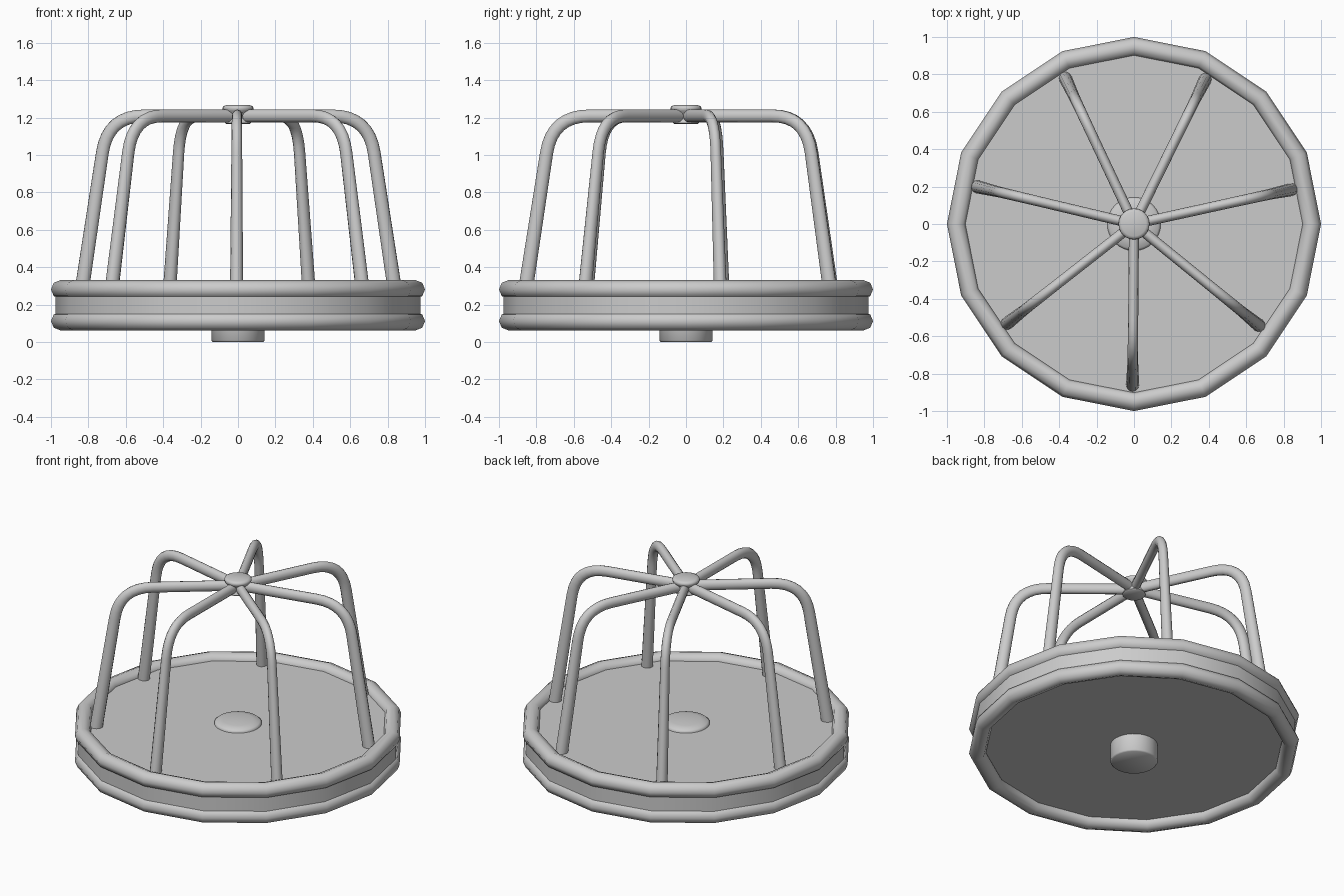
import bpy, bmesh, math
from mathutils import Vector

if "Cube" in bpy.data.objects:
    bpy.data.objects.remove(bpy.data.objects["Cube"])

grey = bpy.data.materials.new("grey metal")
grey.use_nodes = True
grey.diffuse_color = (0.6, 0.6, 0.6, 1)
grey.node_tree.nodes["Principled BSDF"].inputs["Base Color"].default_value = (0.6, 0.6, 0.6, 1)


def finish(bm, name, angle=30):
    bmesh.ops.remove_doubles(bm, verts=bm.verts, dist=1e-5)
    bmesh.ops.recalc_face_normals(bm, faces=bm.faces)
    mesh = bpy.data.meshes.new(name)
    bm.to_mesh(mesh)
    bm.free()
    mesh.materials.append(grey)
    obj = bpy.data.objects.new(name, mesh)
    bpy.context.collection.objects.link(obj)
    bpy.ops.object.select_all(action='DESELECT')
    obj.select_set(True)
    bpy.context.view_layer.objects.active = obj
    bpy.ops.object.shade_smooth_by_angle(angle=math.radians(angle))


def lathe(name, profile, sides, closed=False, angle=30):
    """Turn a (radius, height) profile around the z axis."""
    bm = bmesh.new()
    verts = [bm.verts.new((r, 0, z)) for r, z in profile]
    edges = [bm.edges.new(pair) for pair in zip(verts, verts[1:])]
    if closed:
        edges.append(bm.edges.new((verts[-1], verts[0])))
    bmesh.ops.spin(bm, geom=verts + edges, cent=(0, 0, 0), axis=(0, 0, 1),
                   angle=math.tau, steps=sides, use_merge=True)
    finish(bm, name, angle)


def sweep(name, path, radii, heading, sides=12):
    """Tube along a (radius, height) path in the upright plane at a heading."""
    out = Vector((math.cos(heading), math.sin(heading), 0))
    side = Vector((-out.y, out.x, 0))
    up = Vector((0, 0, 1))
    pts = [out * r + up * z for r, z in path]
    bm = bmesh.new()
    rings = []
    for i, p in enumerate(pts):
        along = (pts[min(i + 1, len(pts) - 1)] - pts[max(i - 1, 0)]).normalized()
        normal = side.cross(along)
        wide, deep = radii[i]
        rings.append([bm.verts.new(p + side * wide * math.cos(a) + normal * deep * math.sin(a))
                      for a in (math.tau * k / sides for k in range(sides))])
    for a, b in zip(rings, rings[1:]):
        for k in range(sides):
            j = (k + 1) % sides
            bm.faces.new((a[k], a[j], b[j], b[k]))
    bm.faces.new(rings[0])
    bm.faces.new(rings[-1])
    finish(bm, name, 40)


# Platform: sixteen-sided deck between two tubular rims
lathe("deck", [(0, 0.118), (0.977, 0.118), (0.977, 0.29), (0, 0.29)], 16)
for name, z in (("lower_rim", 0.112), ("upper_rim", 0.281)):
    tube = [(0.949 + 0.051 * math.cos(a), z + 0.05 * math.sin(a))
            for a in (math.tau * k / 8 for k in range(8))]
    lathe(name, tube, 16, closed=True, angle=60)

# Pivot below the deck and its low cap above
lathe("pivot", [(0, 0), (0.135, 0), (0.143, 0.008), (0.143, 0.13)], 32, angle=50)
lathe("deck_cap", [(0.143, 0.28), (0.143, 0.298), (0.132, 0.308), (0.09, 0.316), (0, 0.32)], 32, angle=50)

# Spool-shaped hub joining the bars
lathe("top_hub", [(0, 1.165), (0.062, 1.165), (0.07, 1.172), (0.063, 1.188), (0.058, 1.205),
                  (0.064, 1.222), (0.078, 1.236), (0.083, 1.248), (0.08, 1.259), (0.065, 1.266),
                  (0, 1.268)], 24, angle=50)

# Seven bent bars: straight spoke, rounded shoulder, slanted post
start, corner, foot = Vector((0.02, 1.209)), Vector((0.715, 1.209)), Vector((0.858, 0.28))
bend = 0.2
b0 = corner + (start - corner).normalized() * bend
b2 = corner + (foot - corner).normalized() * bend
path, radii = [start], [(0.027, 0.034)]
for k in range(9):
    t = k / 8
    path.append(b0 * (1 - t) ** 2 + corner * 2 * t * (1 - t) + b2 * t * t)
    radii.append((0.027 + 0.002 * t, 0.034 + 0.001 * t))
path.append(foot)
radii.append((0.035, 0.039))
for i in range(7):
    sweep(f"bar_{i + 1}", path, radii, math.radians(-90.5 + i * 360 / 7))
